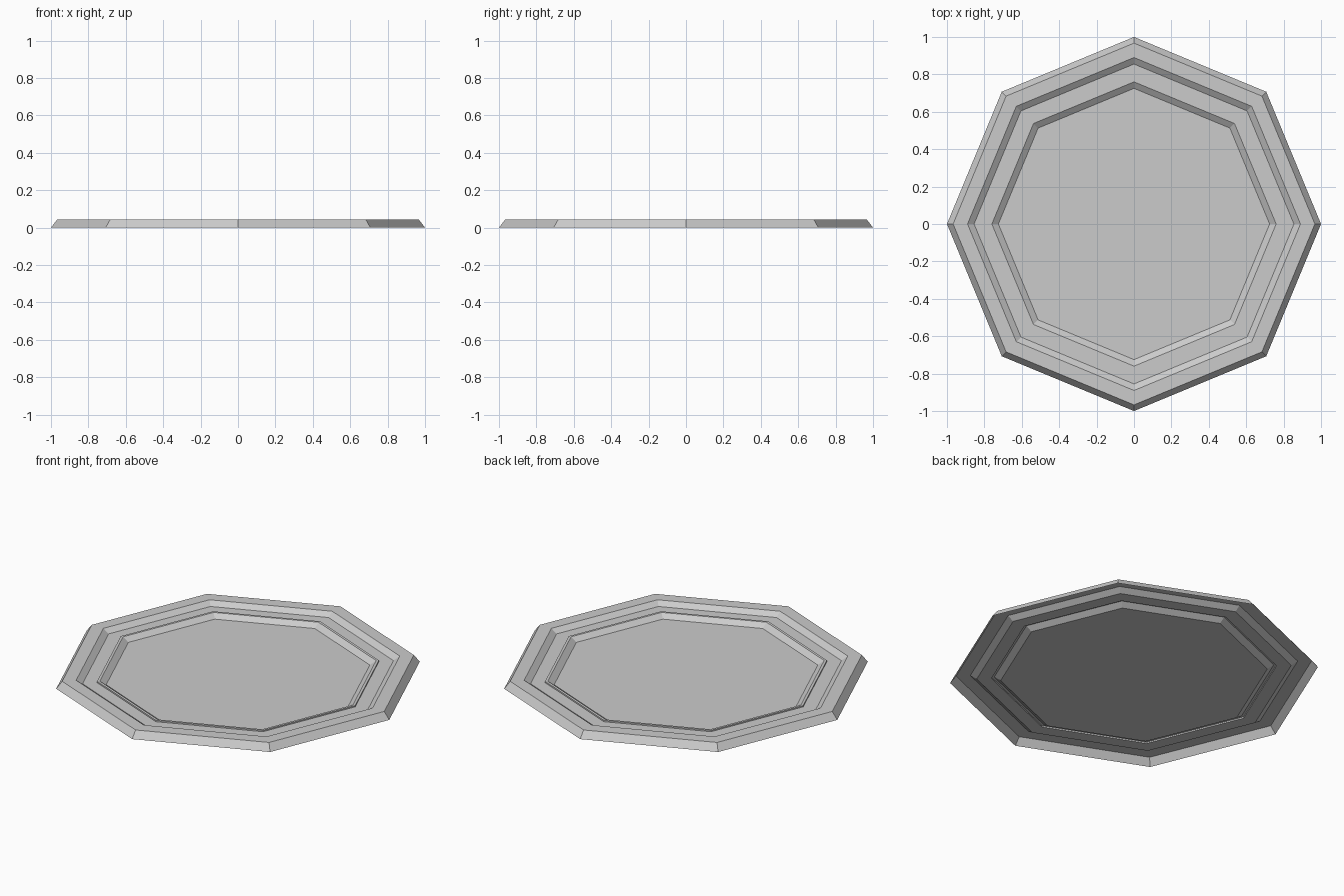
import bpy
import bmesh
from math import cos, sin, tau

if "Cube" in bpy.data.objects:
    bpy.data.objects.remove(bpy.data.objects["Cube"], do_unlink=True)

SIDES = 8

# Plain grey material
grey = bpy.data.materials.new("plain grey")
grey.use_nodes = True
colour = (0.6, 0.6, 0.6, 1)
grey.diffuse_color = colour
grey.node_tree.nodes["Principled BSDF"].inputs["Base Color"].default_value = colour

# Profile (radius, height): outer bevel, rim, step, trough, raised lip, floor
profile = [
    (1.0, 0.0), (0.967, 0.042),
    (0.89, 0.042), (0.855, 0.018),
    (0.775, 0.018), (0.775, 0.026),
    (0.76, 0.026), (0.725, 0.002),
]


def ring(bm, radius, z):
    return [bm.verts.new((radius * cos(tau * i / SIDES),
                          radius * sin(tau * i / SIDES), z))
            for i in range(SIDES)]


# Thin octagonal tray, open underneath
bm = bmesh.new()
rings = [ring(bm, r, z) for r, z in profile]
for outer, inner in zip(rings, rings[1:]):
    for i in range(SIDES):
        j = (i + 1) % SIDES
        bm.faces.new((outer[i], outer[j], inner[j], inner[i]))
bm.faces.new(rings[-1])

mesh = bpy.data.meshes.new("octagonal_tray")
bm.to_mesh(mesh)
bm.free()
mesh.materials.append(grey)
tray = bpy.data.objects.new("octagonal_tray", mesh)
bpy.context.collection.objects.link(tray)
